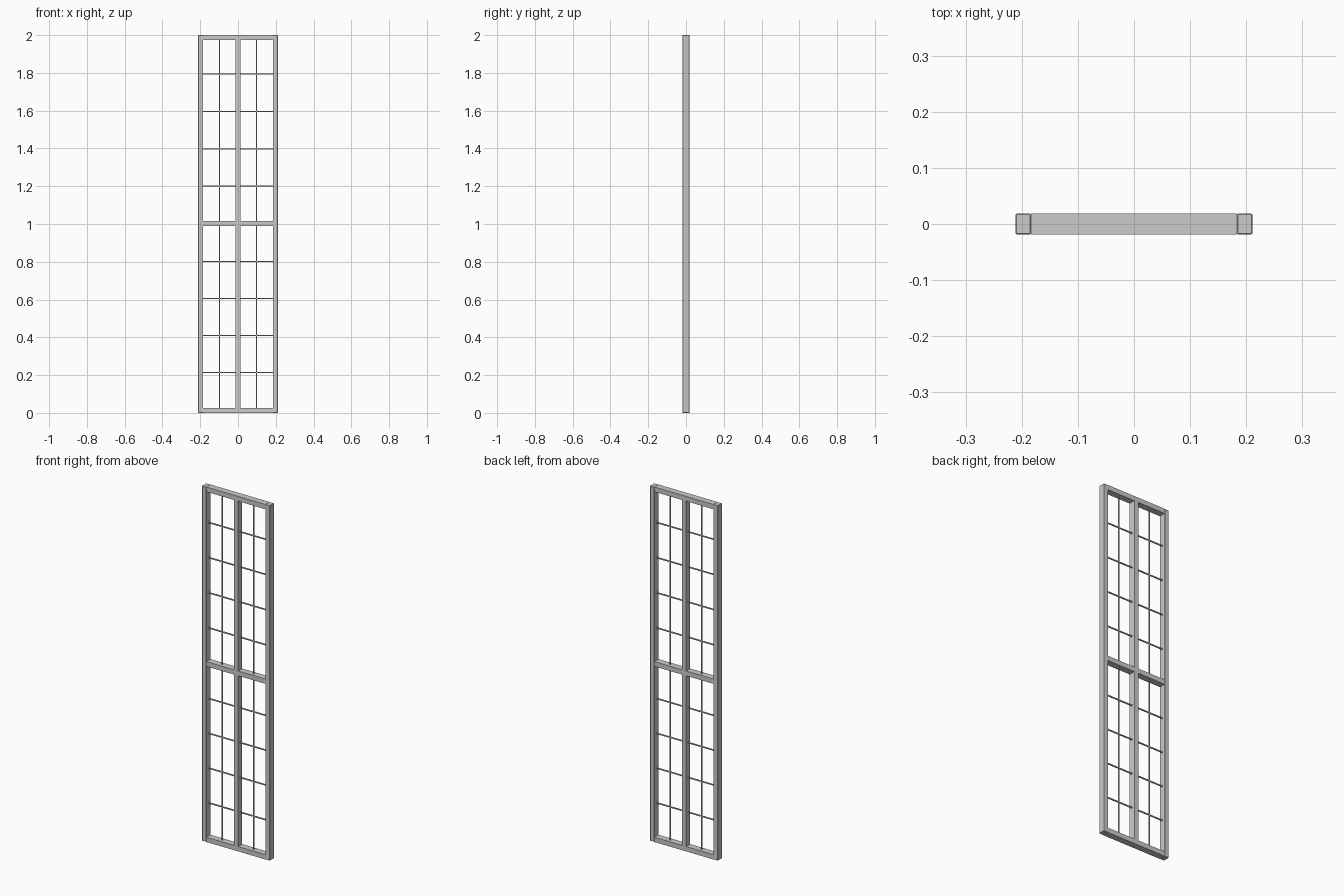
import bpy

if "Cube" in bpy.data.objects:
    bpy.data.objects.remove(bpy.data.objects["Cube"])

D = 0.037    # frame depth
W = 0.027    # frame member width
HX = 0.211   # half width
MID = 1.003  # middle rail height


def box(name, x0, x1, z0, z1, depth, bevel=0.0):
    bpy.ops.mesh.primitive_cube_add(size=1, location=((x0 + x1) / 2, 0, (z0 + z1) / 2))
    ob = bpy.context.object
    ob.name = name
    ob.scale = (x1 - x0, depth, z1 - z0)
    bpy.ops.object.transform_apply(location=False, rotation=False, scale=True)
    if bevel:
        m = ob.modifiers.new("edge", 'BEVEL')
        m.width = bevel
        m.segments = 1
    return ob


# outer stiles, running full height
for side, s in (("left", -1), ("right", 1)):
    c = s * (HX - W / 2)
    box(side + "_stile", c - W / 2, c + W / 2, 0, 2, D, 0.0015)

# top and bottom rails between the stiles
box("bottom_rail", -HX + W, HX - W, 0, W, D)
box("top_rail", -HX + W, HX - W, 2 - W, 2, D)

# central mullion and middle rail
box("mullion", -W / 2, W / 2, W, 2 - W, D)
for side, s in (("left", -1), ("right", 1)):
    a, b = sorted((s * W / 2, s * (HX - W)))
    box(side + "_middle_rail", a, b, MID - W / 2, MID + W / 2, D)

    # thin glazing bars in each pane column
    c = s * 0.0985
    for part, z0, z1 in (("lower", W, MID - W / 2), ("upper", MID + W / 2, 2 - W)):
        box(f"{side}_{part}_vertical_bar", c - 0.003, c + 0.003, z0, z1, 0.006)
    for i in range(4):
        for part, z in (("lower", 0.214 + 0.196 * i), ("upper", 1.2 + 0.198 * i)):
            box(f"{side}_{part}_cross_bar_{i + 1}", a, b, z - 0.003, z + 0.003, 0.006)
